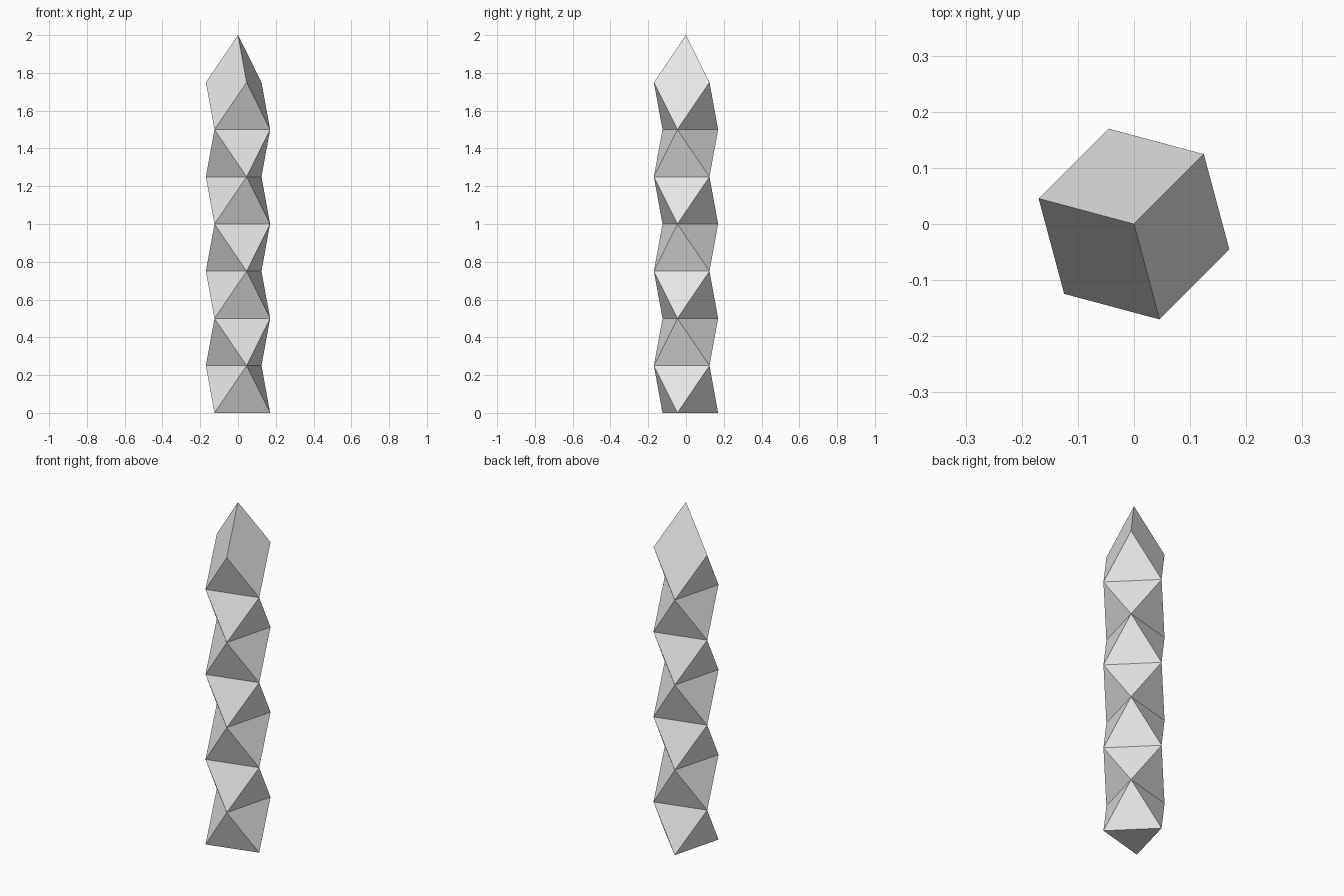
import bpy
import bmesh
from math import cos, sin, radians

cube = bpy.data.objects.get("Cube")
if cube:
    bpy.data.objects.remove(cube, do_unlink=True)

RADIUS = 0.176
STEP = 0.25
RINGS = 8

# Plain grey surface
grey = bpy.data.materials.new("light_grey")
grey.use_nodes = True
colour = (0.8, 0.8, 0.8, 1)
grey.diffuse_color = colour
grey.node_tree.nodes["Principled BSDF"].inputs["Base Color"].default_value = colour

bm = bmesh.new()


def triangle_ring(level):
    """Three corners, turned by 60 degrees on every other level."""
    start = 45 if level % 2 else -15
    angles = [radians(start + 120 * i) for i in range(3)]
    return [bm.verts.new((RADIUS * cos(a), RADIUS * sin(a), level * STEP))
            for a in angles]


rings = [triangle_ring(level) for level in range(RINGS)]
apex = bm.verts.new((0, 0, RINGS * STEP))

# Flat base
bm.faces.new(rings[0])

# Zigzag bands; the top band runs up into three rhombic tip faces
for level in range(RINGS - 1):
    even, odd = rings[level], rings[level + 1]
    if level % 2:
        even, odd = odd, even
    for i in range(3):
        bm.faces.new((even[i], even[(i + 1) % 3], odd[i]))
        side = [even[i], odd[i], odd[i - 1]]
        if level == RINGS - 2:
            side.insert(2, apex)
        bm.faces.new(side)

bmesh.ops.recalc_face_normals(bm, faces=bm.faces)
mesh = bpy.data.meshes.new("faceted_column")
bm.to_mesh(mesh)
bm.free()
mesh.materials.append(grey)
column = bpy.data.objects.new("faceted_column", mesh)
bpy.context.collection.objects.link(column)
